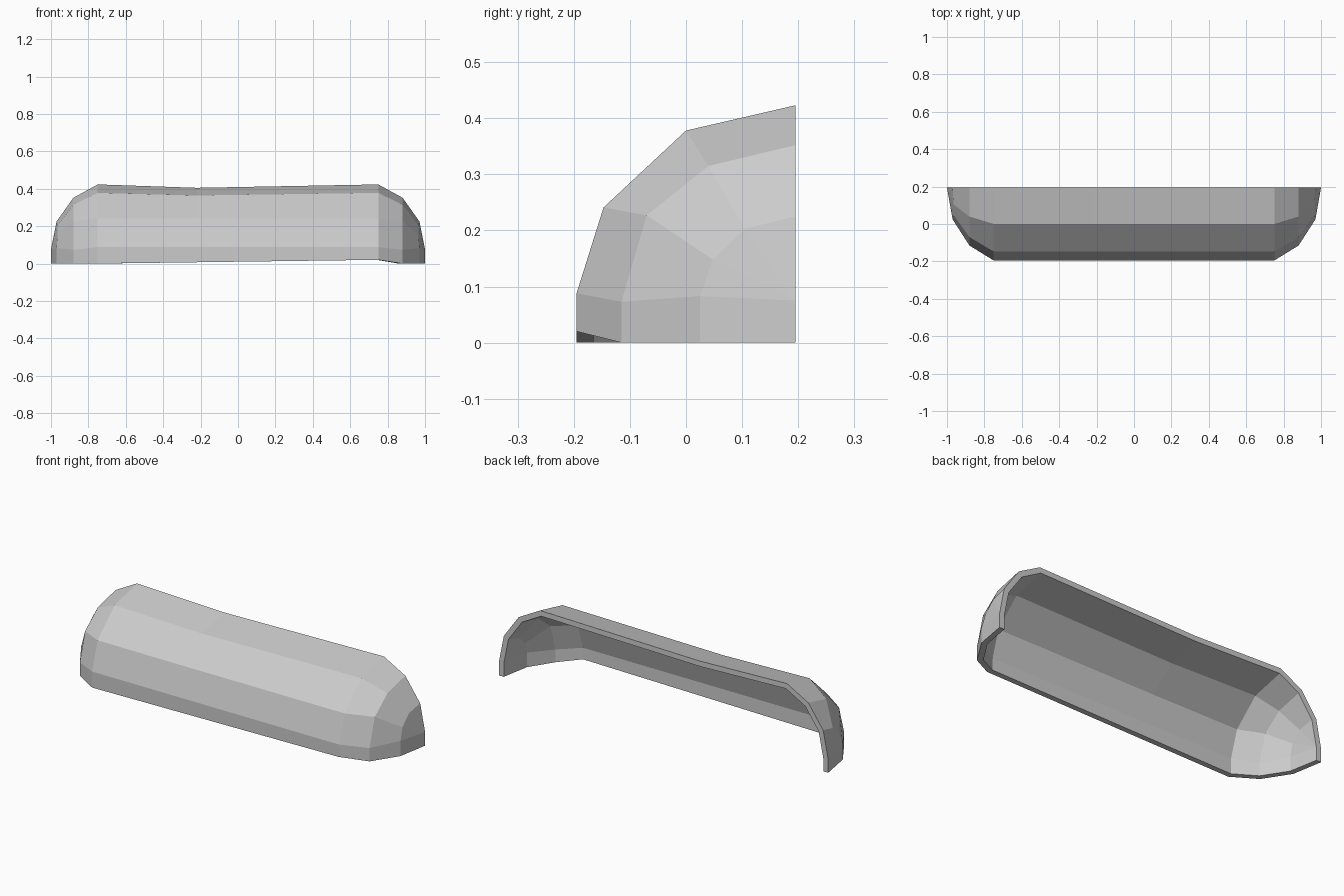
import bpy, bmesh

if "Cube" in bpy.data.objects:
    bpy.data.objects.remove(bpy.data.objects["Cube"])

BACK, THICK = 0.195, 0.03

# Cross-sections (x, y, z) of one end, from lower front edge to upper back edge
straight = [(0.75, -0.195, 0.0), (0.75, -0.195, 0.088), (0.75, -0.147, 0.241),
            (0.75, 0.0, 0.378), (0.75, BACK, 0.423)]
shoulder = [(0.88, -0.115, 0.0), (0.88, -0.115, 0.073), (0.88, -0.07, 0.227),
            (0.88, 0.04, 0.315), (0.88, BACK, 0.352)]
cheek = [(0.97, 0.025, 0.0), (0.97, 0.025, 0.083), (0.965, 0.048, 0.148),
         (0.965, 0.105, 0.203), (0.97, BACK, 0.225)]
tip = [(1.0, BACK, 0.0)] + [(1.0, BACK, 0.075)] * 4


def flip(section):
    return [(-x, y, z) for x, y, z in section]


# Slight sag in the middle, and lower edge lifted towards the right
sag = [0.007, 0.0, -0.001, -0.014, -0.018]
middle = [(-0.22, y, z + s) for (x, y, z), s in zip(straight, sag)]
lifted = [(0.75, -0.195, 0.02)] + straight[1:]
sections = [flip(s) for s in (tip, cheek, shoulder, straight)]
sections += [middle, lifted, shoulder, cheek, tip]

# Outer skin lofted through the sections
bm = bmesh.new()
grid = [[bm.verts.new(p) for p in s] for s in sections]
for a, b in zip(grid, grid[1:]):
    for i in range(4):
        bm.faces.new((a[i], b[i], b[i + 1], a[i + 1]))
bmesh.ops.remove_doubles(bm, verts=bm.verts[:], dist=0.0005)
bm.normal_update()

# Inner skin, with the cut rims kept flush with the outer skin
outer_faces = bm.faces[:]
rim_edges = [e for e in bm.edges if e.is_boundary]
lower = {v for i, s in enumerate(grid) for v in [s[0]] if v.is_valid}
inner = {}
for v in bm.verts[:]:
    p = v.co - v.normal * THICK * min(v.calc_shell_factor(), 1.5)
    if abs(v.co.y - BACK) < 0.001:
        p.y = BACK
    if v in lower:
        p.z = v.co.z
    inner[v] = p
inner = {v: bm.verts.new(p) for v, p in inner.items()}
for f in outer_faces:
    bm.faces.new([inner[v] for v in reversed(f.verts)])

# Rim joining both skins
for e in rim_edges:
    a, b = e.verts
    bm.faces.new((a, b, inner[b], inner[a]))
bmesh.ops.recalc_face_normals(bm, faces=bm.faces[:])

mesh = bpy.data.meshes.new("curved_shell")
bm.to_mesh(mesh)
bm.free()
shell = bpy.data.objects.new("curved_shell", mesh)
bpy.context.collection.objects.link(shell)
